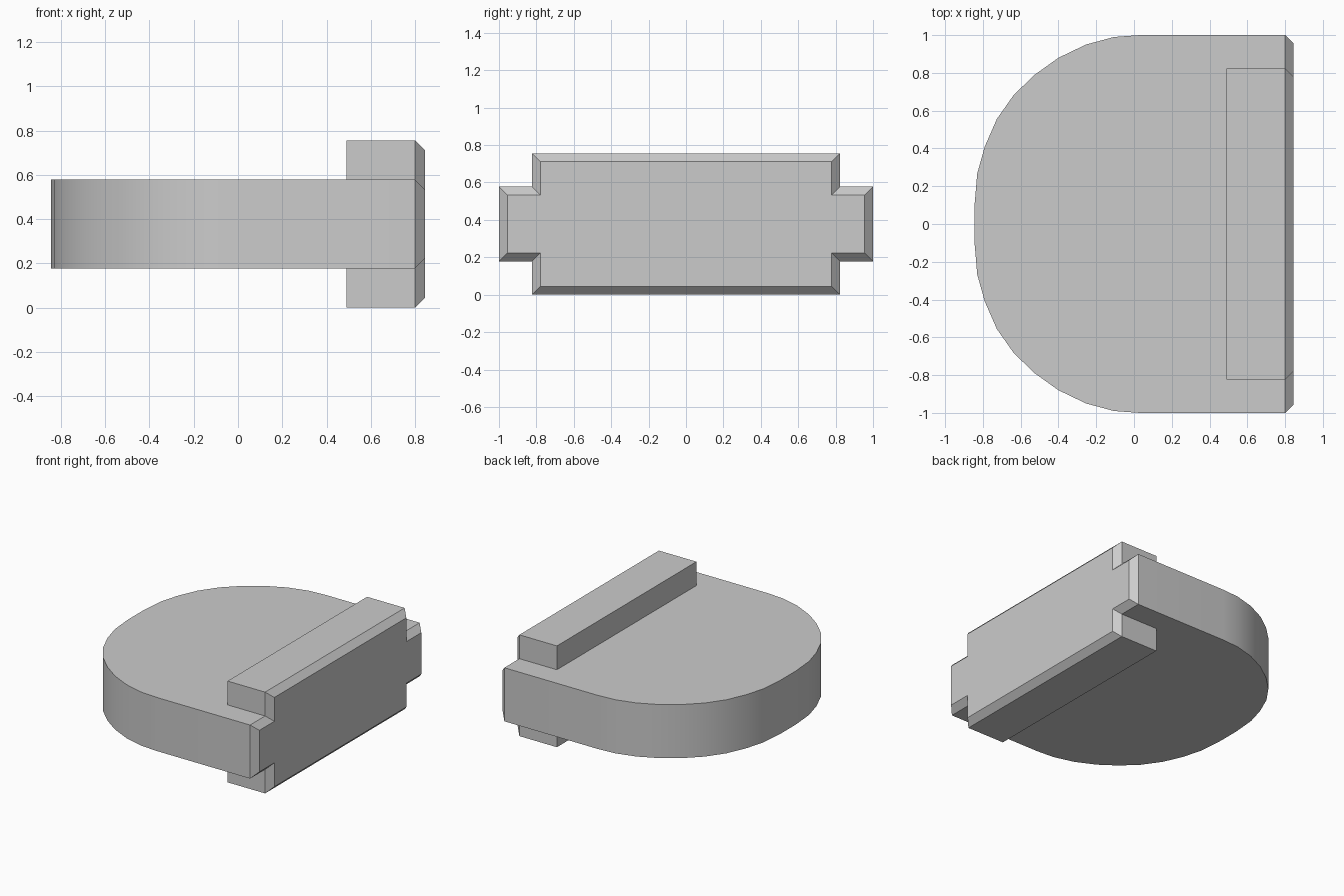
import bpy, bmesh, math
from mathutils import Vector

if "Cube" in bpy.data.objects:
    bpy.data.objects.remove(bpy.data.objects["Cube"], do_unlink=True)

grey = bpy.data.materials.new("plain grey")
grey.use_nodes = True
colour = (0.6, 0.6, 0.6, 1)
grey.diffuse_color = colour
grey.node_tree.nodes["Principled BSDF"].inputs["Base Color"].default_value = colour

BACK, TIP = 0.80, 0.845     # start and end of the chamfered edge
LOW, HIGH, TOP = 0.178, 0.578, 0.756
BAR = 0.823                 # half length of the bars


def loft(name, start, end, open_sides=()):
    """Join two matching loops, leaving out faces that look along open_sides."""
    mesh = bpy.data.meshes.new(name)
    bm = bmesh.new()
    a = [bm.verts.new(p) for p in start]
    b = [bm.verts.new(p) for p in end]
    n = len(a)
    bm.faces.new(a)
    bm.faces.new(b)
    for i in range(n):
        j = (i + 1) % n
        bm.faces.new((a[i], a[j], b[j], b[i]))
    bmesh.ops.recalc_face_normals(bm, faces=bm.faces)
    bm.normal_update()
    hidden = [f for f in bm.faces
              if any(f.normal.dot(Vector(d)) > 0.999 for d in open_sides)]
    bmesh.ops.delete(bm, geom=hidden, context="FACES")
    bm.to_mesh(mesh)
    bm.free()
    obj = bpy.data.objects.new(name, mesh)
    bpy.context.collection.objects.link(obj)
    mesh.materials.append(grey)
    return obj


# Rounded slab
curve = [(0.03, 1), (-0.106, 0.99), (-0.254, 0.95), (-0.4, 0.88), (-0.526, 0.79),
         (-0.636, 0.684), (-0.726, 0.556), (-0.79, 0.41), (-0.83, 0.267), (-0.845, 0.09)]
half = [(BACK, 1)] + curve
outline = half + [(x, -y) for x, y in reversed(half)]
slab = loft("rounded_slab", [(x, y, LOW) for x, y in outline],
            [(x, y, HIGH) for x, y in outline], [(1, 0, 0)])
bpy.ops.object.select_all(action="DESELECT")
slab.select_set(True)
bpy.context.view_layer.objects.active = slab
bpy.ops.object.shade_smooth_by_angle(angle=math.radians(30))

# Bars above and below the slab
rect = [(0.49, -BAR), (BACK, -BAR), (BACK, BAR), (0.49, BAR)]
for name, z0, z1, inner in (("upper_bar", HIGH, TOP, -1), ("lower_bar", 0, LOW, 1)):
    loft(name, [(x, y, z0) for x, y in rect], [(x, y, z1) for x, y in rect],
         [(1, 0, 0), (0, 0, inner)])


# Chamfered cross-shaped end
def cross(x, inset):
    wide, bar = 1 - inset, BAR - inset
    top, high = TOP - inset, HIGH - inset
    right = [(wide, high), (bar, high), (bar, top)]
    upper = right + [(-y, z) for y, z in reversed(right)]
    lower = [(-y, TOP - z) for y, z in upper]
    return [(x, y, z) for y, z in upper + lower]


loft("chamfered_end", cross(BACK, 0), cross(TIP, TIP - BACK), [(-1, 0, 0)])
